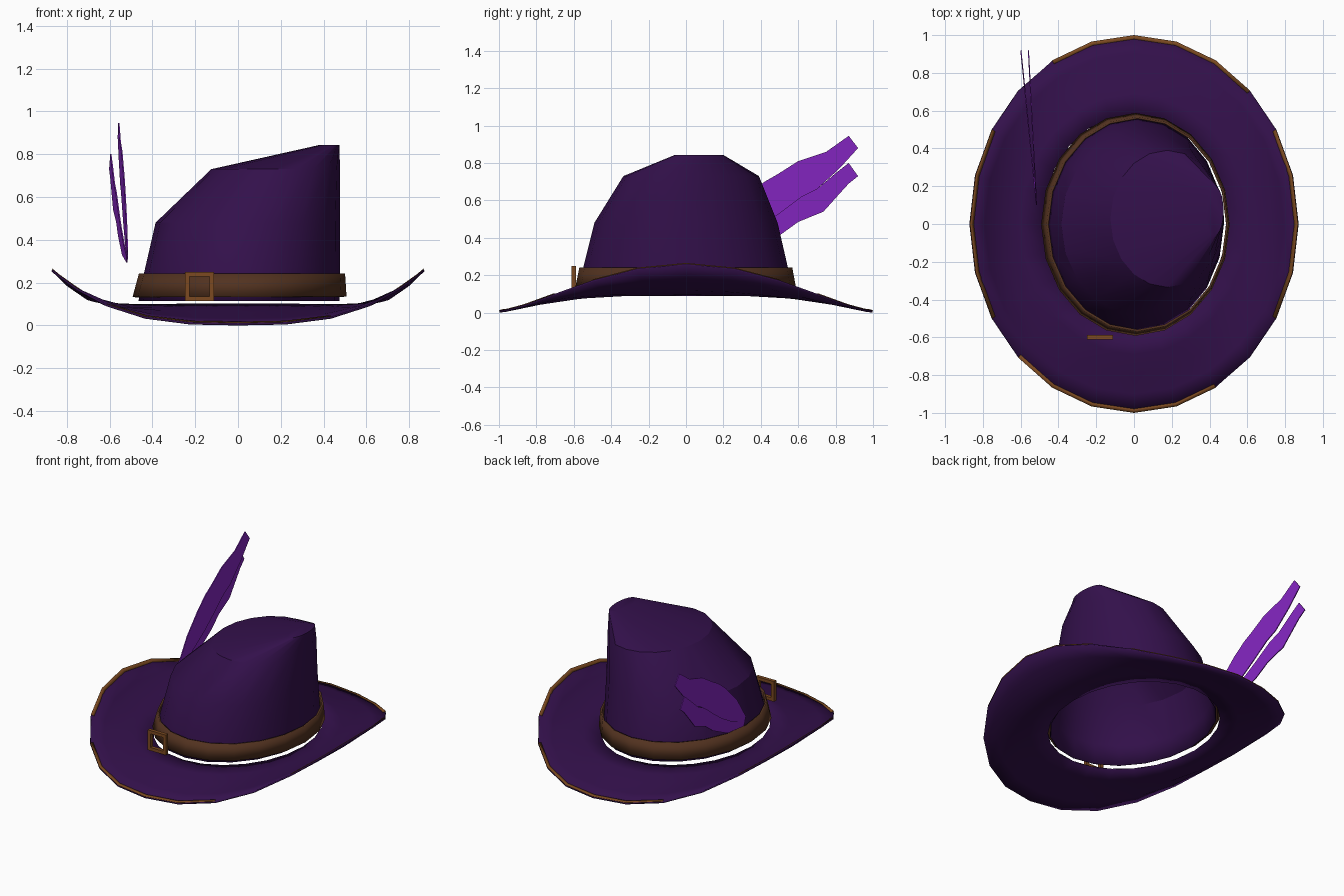
import bpy
import math

if "Cube" in bpy.data.objects:
    bpy.data.objects.remove(bpy.data.objects["Cube"])


def material(name, rgb):
    m = bpy.data.materials.new(name)
    m.diffuse_color = (*rgb, 1.0)
    m.use_nodes = True
    m.node_tree.nodes["Principled BSDF"].inputs["Base Color"].default_value = m.diffuse_color
    return m


FELT = material("dark_purple_felt", (0.033, 0.0052, 0.07))
LEATHER = material("brown_leather", (0.085, 0.032, 0.014))
BRASS = material("tan_brass", (0.2, 0.068, 0.015))
PLUME = material("bright_purple", (0.23, 0.019, 0.53))


def make_object(name, verts, faces, mat, thickness=0.0, smooth=True):
    mesh = bpy.data.meshes.new(name)
    mesh.from_pydata(verts, [], faces)
    mesh.materials.append(mat)
    ob = bpy.data.objects.new(name, mesh)
    bpy.context.collection.objects.link(ob)
    if thickness:
        mod = ob.modifiers.new("thickness", "SOLIDIFY")
        mod.thickness = thickness
        mod.offset = -1
    if smooth:
        bpy.ops.object.select_all(action='DESELECT')
        bpy.context.view_layer.objects.active = ob
        ob.select_set(True)
        bpy.ops.object.shade_smooth_by_angle(angle=math.radians(30))
    return ob


def oval(x0, x1, y0, y1, z, n):
    """Closed oval filling a rectangle; z is a number or a function of the angle."""
    pts = []
    for i in range(n):
        a = 2 * math.pi * i / n
        pts.append(((x0 + x1) / 2 + (x1 - x0) / 2 * math.cos(a),
                    (y0 + y1) / 2 + (y1 - y0) / 2 * math.sin(a),
                    z(a) if callable(z) else z))
    return pts


def loft(name, rings, mat, thickness=0.0, cap=False, skip=()):
    n = len(rings[0])
    verts = [p for r in rings for p in r]
    faces = []
    for k in range(len(rings) - 1):
        for i in range(n):
            if i in skip:
                continue
            j = (i + 1) % n
            faces.append((k * n + i, k * n + j, (k + 1) * n + j, (k + 1) * n + i))
    if cap:
        faces.append(tuple(range((len(rings) - 1) * n, len(rings) * n)))
    return make_object(name, verts, faces, mat, thickness)


def brim_ring(rx, ry, front_z, side_z, lift=0.0):
    return oval(-rx, rx, -ry, ry,
                lambda a: lift + front_z + (side_z - front_z) * abs(math.cos(a)) ** 3, 24)


# Brim: rolled up at both sides, dipping at front and back
brim_rings = [brim_ring(0.865, 0.998, 0.010, 0.262),
              brim_ring(0.79, 0.90, 0.033, 0.190),
              brim_ring(0.70, 0.79, 0.062, 0.128),
              brim_ring(0.60, 0.69, 0.086, 0.104),
              brim_ring(0.487, 0.583, 0.102, 0.100)]
loft("brim", brim_rings, FELT, 0.010)

# Edge trim: broken strip lying on the brim edge
loft("brim_trim", [brim_ring(0.867, 1.0, 0.010, 0.262, 0.004),
                   brim_ring(0.848, 0.979, 0.0145, 0.244, 0.004)],
     BRASS, 0.003, skip=(2, 8, 9, 14, 20, 21))

# Crown: slanted on the left, upright on the right
loft("crown", [oval(-0.465, 0.475, -0.575, 0.570, 0.115, 20),
               oval(-0.440, 0.476, -0.550, 0.545, 0.24, 20),
               oval(-0.385, 0.476, -0.490, 0.490, 0.48, 20),
               oval(-0.125, 0.476, -0.335, 0.390, 0.73, 20),
               oval(0.380, 0.474, -0.060, 0.200, 0.843, 20)],
     FELT, 0.006, cap=True)

# Leather band around the crown
loft("hat_band", [oval(-0.492, 0.507, -0.592, 0.588, 0.135, 20),
                  oval(-0.463, 0.500, -0.570, 0.568, 0.242, 20)],
     LEATHER, 0.012)


# Buckle: square frame in front of the band
def square(half, y):
    cx, cz = -0.18, 0.182
    return [(cx + sx * half, y, cz + sz * half)
            for sx, sz in ((-1, -1), (1, -1), (1, 1), (-1, 1))]


loops = [square(0.068, -0.612), square(0.046, -0.612),
         square(0.046, -0.588), square(0.068, -0.588)]
frame_faces = []
for k in range(4):
    m = (k + 1) % 4
    for i in range(4):
        j = (i + 1) % 4
        frame_faces.append((k * 4 + i, k * 4 + j, m * 4 + j, m * 4 + i))
make_object("buckle", [p for l in loops for p in l], frame_faces, BRASS, smooth=False)


# Feather: two ragged blades sweeping backwards on the left
def blade(name, stations, lean):
    verts = []
    for ya, za, yb, zb in stations:
        for y, z in ((ya, za), (yb, zb)):
            verts.append((-0.513 - lean * (y - 0.1) / 0.82, y, z))
    faces = [(2 * i, 2 * i + 1, 2 * i + 3, 2 * i + 2) for i in range(len(stations) - 1)]
    make_object(name, verts, faces, PLUME, 0.006, smooth=False)


blade("feather_upper", [(0.10, 0.35, 0.12, 0.31), (0.20, 0.50, 0.26, 0.38),
                        (0.33, 0.63, 0.40, 0.46), (0.42, 0.70, 0.50, 0.53),
                        (0.49, 0.74, 0.62, 0.62), (0.60, 0.81, 0.70, 0.66),
                        (0.75, 0.86, 0.82, 0.77), (0.87, 0.945, 0.92, 0.88)], 0.043)
blade("feather_lower", [(0.11, 0.32, 0.13, 0.295), (0.26, 0.38, 0.33, 0.33),
                        (0.40, 0.46, 0.51, 0.42), (0.50, 0.53, 0.60, 0.485),
                        (0.62, 0.62, 0.735, 0.54), (0.70, 0.66, 0.82, 0.635),
                        (0.80, 0.745, 0.87, 0.69), (0.87, 0.80, 0.92, 0.73)], 0.083)
